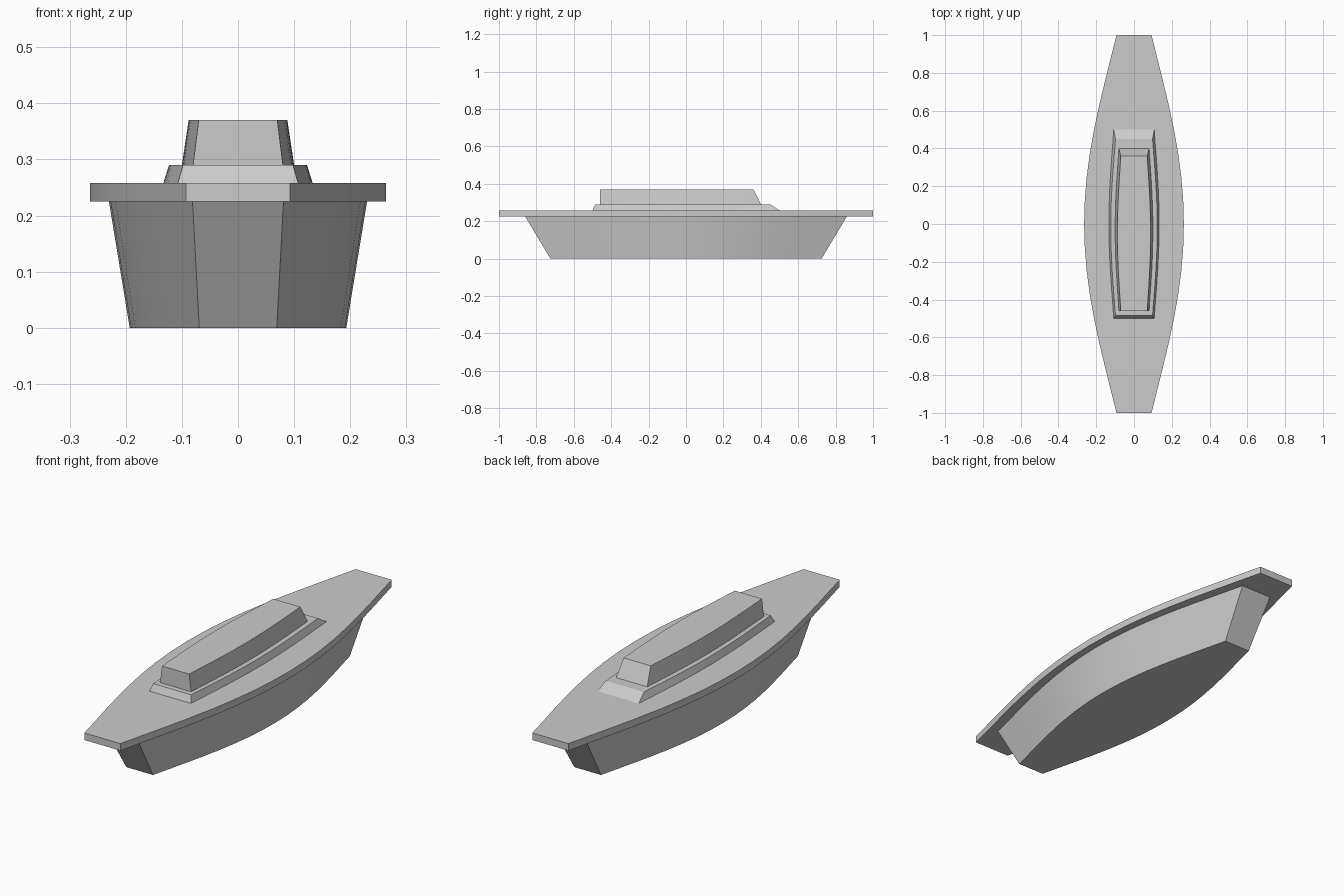
import bpy, bmesh, math

if "Cube" in bpy.data.objects:
    bpy.data.objects.remove(bpy.data.objects["Cube"])

STEPS = 16


def outline(y0, y1, mid, end):
    """Closed boat-shaped plan: bowed sides and flat ends."""
    right = []
    for i in range(STEPS + 1):
        t = -1 + 2 * i / STEPS
        bow = 1 - 1.3 * t**2 + 0.3 * t**4
        right.append((end + (mid - end) * bow, y0 + (y1 - y0) * (t + 1) / 2))
    return right + [(-x, y) for x, y in reversed(right)]


def loft(name, bottom, z0, top, z1):
    """Solid between a bottom plan and a top plan."""
    bm = bmesh.new()
    lo = [bm.verts.new((x, y, z0)) for x, y in outline(*bottom)]
    hi = [bm.verts.new((x, y, z1)) for x, y in outline(*top)]
    n = len(lo)
    for i in range(n):
        j = (i + 1) % n
        bm.faces.new((lo[i], lo[j], hi[j], hi[i]))
    # caps as strips of quads across the beam
    for i in range(STEPS):
        a, b, c, d = i, i + 1, n - 2 - i, n - 1 - i
        bm.faces.new((hi[a], hi[b], hi[c], hi[d]))
        bm.faces.new((lo[d], lo[c], lo[b], lo[a]))
    bmesh.ops.recalc_face_normals(bm, faces=bm.faces)
    mesh = bpy.data.meshes.new(name)
    bm.to_mesh(mesh)
    bm.free()
    ob = bpy.data.objects.new(name, mesh)
    bpy.context.collection.objects.link(ob)
    bpy.ops.object.select_all(action='DESELECT')
    ob.select_set(True)
    bpy.context.view_layer.objects.active = ob
    bpy.ops.object.shade_smooth_by_angle(angle=math.radians(30))
    return ob


# tapered hull
loft("hull", (-0.725, 0.725, 0.193, 0.069), 0.0,
     (-0.86, 0.86, 0.23, 0.081), 0.225)
# overhanging deck
loft("deck", (-1, 1, 0.264, 0.093), 0.225, (-1, 1, 0.264, 0.093), 0.258)
# low cabin plinth
loft("cabin_base", (-0.50, 0.50, 0.133, 0.107), 0.258,
     (-0.485, 0.45, 0.123, 0.098), 0.29)
# cabin with raked back end
loft("cabin", (-0.46, 0.40, 0.10, 0.08), 0.29,
     (-0.46, 0.36, 0.088, 0.07), 0.37)
